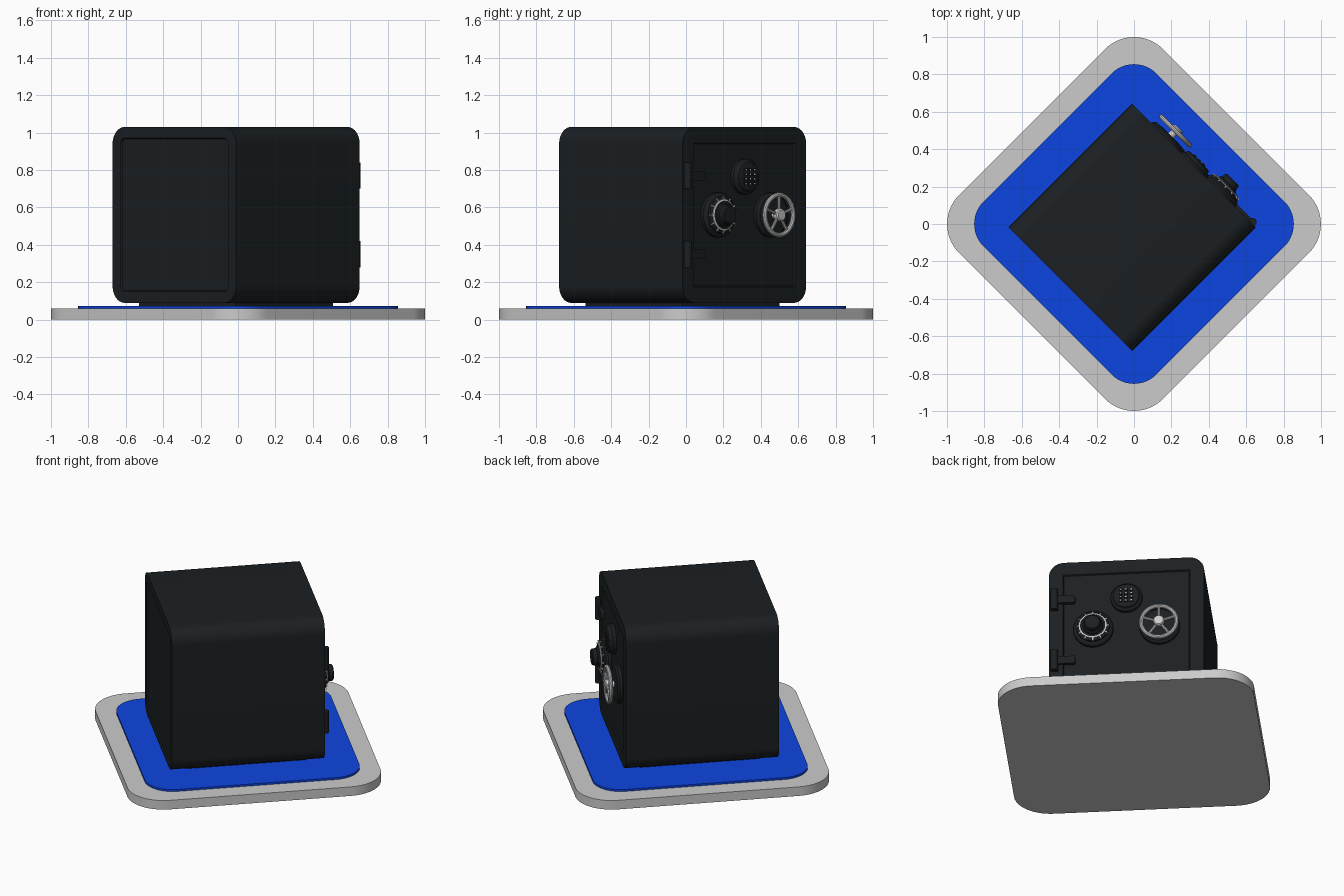
import bpy, bmesh
from math import sin, cos, pi, sqrt, radians
from mathutils import Matrix, Vector

if "Cube" in bpy.data.objects:
    bpy.data.objects.remove(bpy.data.objects["Cube"])

def material(name, col):
    m = bpy.data.materials.new(name)
    m.diffuse_color = (*col, 1)
    m.use_nodes = True
    m.node_tree.nodes["Principled BSDF"].inputs["Base Color"].default_value = m.diffuse_color
    return m

DARK = material("dark_steel", (0.011, 0.014, 0.016))
BLUE = material("blue_mat", (0.004, 0.06, 0.75))

# Door frame of reference: local x across the door, y up, z outward
S = 1 / sqrt(2)
SAFE = Matrix(((-S, 0, S, -0.01), (S, 0, S, -0.018), (0, 1, 0, 0), (0, 0, 0, 1)))
FLOOR = Matrix.Rotation(radians(45), 4, 'Z')
FACE = 0.467   # distance from safe centre to door face

def finish(name, bm, frame, mat=None):
    bmesh.ops.recalc_face_normals(bm, faces=bm.faces)
    bm.transform(frame)
    me = bpy.data.meshes.new(name)
    bm.to_mesh(me)
    bm.free()
    ob = bpy.data.objects.new(name, me)
    bpy.context.collection.objects.link(ob)
    if mat:
        me.materials.append(mat)
    bpy.ops.object.select_all(action='DESELECT')
    ob.select_set(True)
    bpy.context.view_layer.objects.active = ob
    bpy.ops.object.shade_smooth_by_angle(angle=radians(30))
    return ob

def add_slab(bm, cx, cy, hx, hy, r, z0, z1, seg=10):
    """Rounded rectangle extruded along z; returns (bottom, top) faces."""
    pts = []
    for k, (sx, sy) in enumerate(((1, 1), (-1, 1), (-1, -1), (1, -1))):
        for i in range(seg + 1):
            a = pi / 2 * (k + i / seg)
            pts.append((cx + sx * (hx - r) + r * cos(a), cy + sy * (hy - r) + r * sin(a)))
    bot = [bm.verts.new((x, y, z0)) for x, y in pts]
    top = [bm.verts.new((x, y, z1)) for x, y in pts]
    n = len(pts)
    for i in range(n):
        j = (i + 1) % n
        bm.faces.new((bot[i], bot[j], top[j], top[i]))
    return bm.faces.new(bot[::-1]), bm.faces.new(top)

def slab(name, frame, mat, *args, **kw):
    bm = bmesh.new()
    add_slab(bm, *args, **kw)
    return finish(name, bm, frame, mat)

def add_lathe(bm, cx, cy, profile, n=40, closed=False):
    """Spin (radius, height) points around local z at (cx, cy)."""
    rings = [[bm.verts.new((cx + r * cos(2 * pi * i / n), cy + r * sin(2 * pi * i / n), FACE + h))
              for i in range(n)] for r, h in profile]
    pairs = list(zip(rings, rings[1:]))
    if closed:
        pairs.append((rings[-1], rings[0]))
    else:
        bm.faces.new(rings[0])
        bm.faces.new(rings[-1])
    for a, b in pairs:
        for i in range(n):
            j = (i + 1) % n
            bm.faces.new((a[i], a[j], b[j], b[i]))

def lathe(name, mat, cx, cy, profile, **kw):
    bm = bmesh.new()
    add_lathe(bm, cx, cy, profile, **kw)
    return finish(name, bm, SAFE, mat)

# Floor plate and blue mat
slab("platform", FLOOR, None, 0, 0, 0.771, 0.771, 0.22, 0, 0.06, seg=14)
slab("floor_mat", FLOOR, BLUE, 0, 0, 0.654, 0.654, 0.17, 0.06, 0.073, seg=14)

# Safe foot and body with shallow recessed panels front and back
slab("safe_foot", SAFE, DARK, 0, 0.08, 0.367, 0.014, 0.002, -0.367, 0.367, seg=2)
bm = bmesh.new()
back, front = add_slab(bm, 0, 0.56, 0.467, 0.47, 0.09, -FACE, FACE)
for face, margin in ((back, 0.06), (front, 0.085)):
    bmesh.ops.recalc_face_normals(bm, faces=bm.faces)
    bmesh.ops.inset_region(bm, faces=[face], thickness=margin, depth=0)
    bmesh.ops.inset_region(bm, faces=[face], thickness=0.005, depth=-0.008)
finish("safe_body", bm, SAFE, DARK)

# Hinges: barrel on the door edge plus strap
for i, z in enumerate((0.77, 0.35)):
    bm = bmesh.new()
    m = Matrix.Translation((-0.435, z, FACE + 0.008)) @ Matrix.Rotation(pi / 2, 4, 'X')
    bmesh.ops.create_cone(bm, cap_ends=True, segments=20, radius1=0.022, radius2=0.022,
                          depth=0.14, matrix=m)
    add_slab(bm, -0.37, z, 0.06, 0.025, 0.008, FACE - 0.01, FACE + 0.016, seg=3)
    finish(f"hinge_{i + 1}", bm, SAFE, DARK)

# Combination dial: base, toothed grey ring, knob
DX, DZ = -0.2, 0.56
lathe("dial_base", DARK, DX, DZ, [(0.12, -0.01), (0.12, 0.01), (0.108, 0.022), (0.1, 0.026)])
lathe("dial_ring", DARK, DX, DZ, [(0.1, 0.02), (0.098, 0.036), (0.075, 0.048), (0.07, 0.05)])
bm = bmesh.new()
add_lathe(bm, DX, DZ, [(0.076, 0.03), (0.076, 0.051), (0.084, 0.048), (0.084, 0.03)], closed=True)
for i in range(12):
    a = 2 * pi * i / 12
    m = (Matrix.Translation((DX, DZ, FACE + 0.04)) @ Matrix.Rotation(a, 4, 'Z')
         @ Matrix.Translation((0.09, 0, 0)) @ Matrix.Diagonal((0.018, 0.007, 0.012, 1)))
    bmesh.ops.create_cube(bm, size=1, matrix=m)
finish("dial_teeth", bm, SAFE)
lathe("dial_knob", DARK, DX, DZ, [(0.064, 0.045), (0.06, 0.06), (0.052, 0.065), (0.05, 0.088),
                                  (0.044, 0.094)])

# Round keypad with small buttons
KX, KZ = 0.0, 0.765
lathe("keypad_base", DARK, KX, KZ, [(0.095, -0.01), (0.095, 0.012), (0.082, 0.022),
                                    (0.078, 0.034), (0.07, 0.038)])
bm = bmesh.new()
for i in range(3):
    for j in range(4):
        x, y = KX + (i - 1) * 0.032, KZ + (j - 1.5) * 0.025
        add_slab(bm, x, y, 0.011, 0.008, 0.003, FACE + 0.03, FACE + 0.045, seg=2)
finish("keypad_buttons", bm, SAFE, DARK)
bm = bmesh.new()
for i in range(3):
    for j in range(4):
        x, y = KX + (i - 1) * 0.032, KZ + (j - 1.5) * 0.025
        add_slab(bm, x, y, 0.004, 0.004, 0.001, FACE + 0.04, FACE + 0.0465, seg=1)
finish("keypad_marks", bm, SAFE)

# Handwheel: dark base and shaft, grey rim, hub and five spokes
WX, WZ, WH = 0.2, 0.56, 0.062
lathe("wheel_base", DARK, WX, WZ, [(0.12, -0.01), (0.12, 0.01), (0.106, 0.022), (0.06, 0.026)])
bm = bmesh.new()
tube = [(0.107 + 0.013 * cos(2 * pi * i / 10), WH + 0.013 * sin(2 * pi * i / 10)) for i in range(10)]
add_lathe(bm, WX, WZ, tube, n=48, closed=True)
add_lathe(bm, WX, WZ, [(0.02, 0.02), (0.02, 0.05), (0.034, 0.053), (0.034, 0.078), (0.028, 0.084)], n=28)
for i in range(5):
    a = pi / 2 + 2 * pi * i / 5
    m = (Matrix.Translation((WX, WZ, FACE + WH)) @ Matrix.Rotation(a, 4, 'Z')
         @ Matrix.Translation((0.067, 0, 0)) @ Matrix.Rotation(pi / 2, 4, 'Y'))
    bmesh.ops.create_cone(bm, cap_ends=True, segments=10, radius1=0.009, radius2=0.009,
                          depth=0.08, matrix=m)
finish("handwheel", bm, SAFE)
